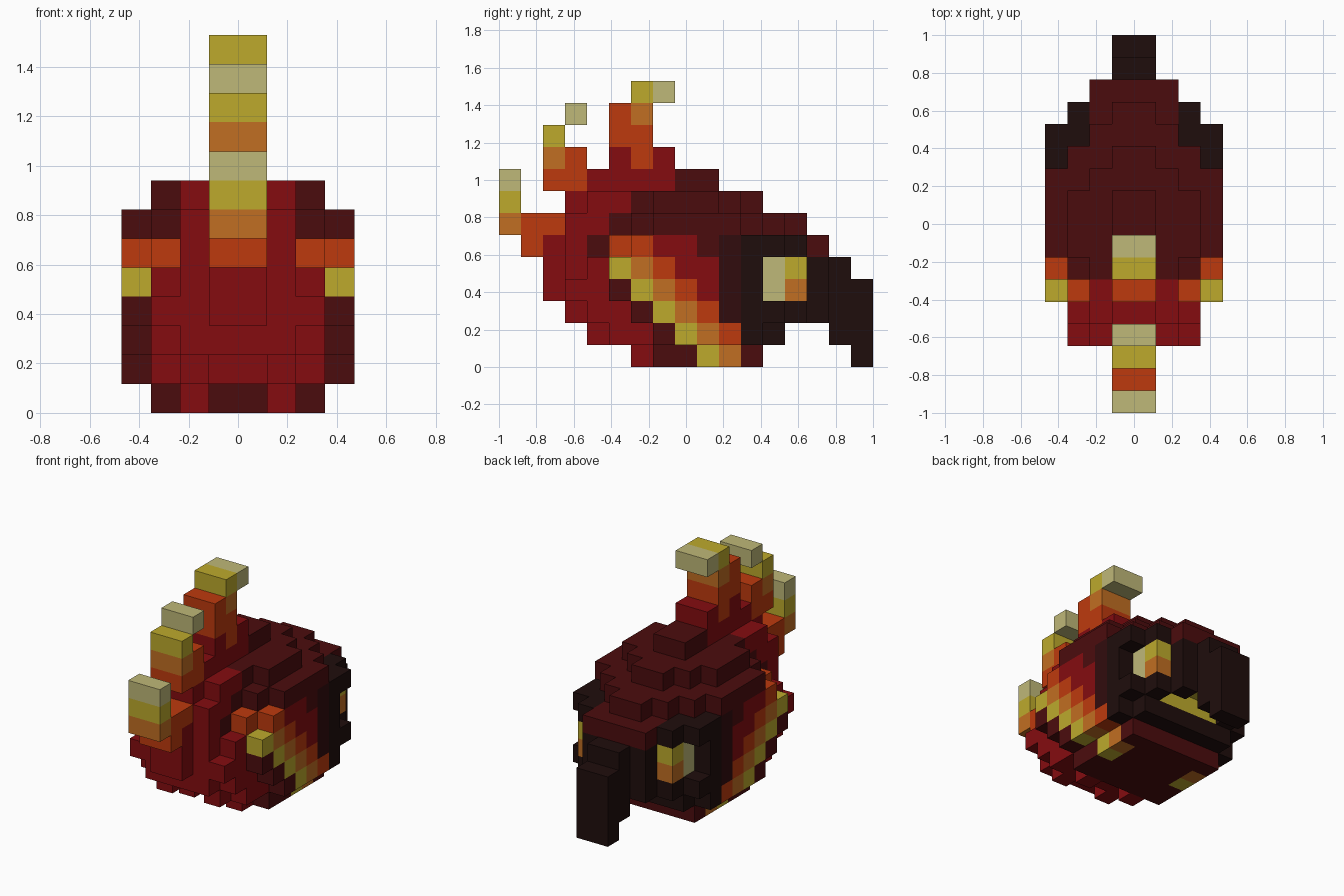
import bpy
import bmesh
from mathutils import Vector

if "Cube" in bpy.data.objects:
    bpy.data.objects.remove(bpy.data.objects["Cube"])

V = 2 / 17          # block size
COLOURS = {
    "red": (133, 12, 16), "dark_red": (75, 12, 13), "maroon": (49, 12, 13),
    "black": (31, 13, 12), "ember": (190, 58, 13), "orange": (193, 110, 34),
    "yellow": (189, 170, 44), "cream": (191, 184, 120),
}
NAMES = list(COLOURS)


def linear(c):
    c /= 255
    return c / 12.92 if c < 0.04045 else ((c + 0.055) / 1.055) ** 2.4


def make_material(name):
    mat = bpy.data.materials.new(name)
    mat.use_nodes = True
    col = tuple(linear(c) for c in COLOURS[name]) + (1,)
    mat.diffuse_color = col
    bsdf = mat.node_tree.nodes["Principled BSDF"]
    bsdf.inputs["Base Color"].default_value = col
    bsdf.inputs["Roughness"].default_value = 0.9
    return mat


MATS = [make_material(n) for n in NAMES]


# Blocks are addressed by h (columns out from the middle), j (front to back), k (height)
def head_colour(h, j, k):
    s = j + k
    if k >= 6:                                  # crown
        if h >= 2 or j >= 8 or (j >= 6 and k < 8) or (j >= 5 and k == 6):
            return "dark_red"
        return "red"
    if k == 5 and (h <= 1 and j >= 9 or h == 1 and j == 4):
        return "dark_red"
    if k == 5 and h >= 2:                       # brow row
        if j <= 6:
            return "ember"
        return "red" if j <= 8 else "dark_red" if j == 9 else "maroon" if j == 10 else "black"
    if k == 0 and (h != 1 or j > 6) and not (h == 2 and s in (9, 10)):
        return "dark_red"
    if j >= 11:
        return "black"
    if h >= 2:                                  # diagonal cheek stripes
        stripe = {9: "yellow", 10: "orange", 11: "ember"}
        if s in stripe:
            return stripe[s]
        if j == 10:
            return "maroon"
        if h == 3 and s < 9:
            return "dark_red"
    return "red"


# Front and back limits of each row of the head, from the middle column outwards
HEAD_ROWS = [
    [(7, 11), (6, 11), (7, 11)],
    [(5, 12), (4, 12), (5, 12), (7, 11)],
    [(3, 12), (3, 12), (4, 13), (6, 12)],
    [(2, 14), (3, 14), (3, 13), (5, 11)],
    [(2, 14), (3, 14), (4, 13), (5, 11)],
    [(2, 14), (3, 14), (5, 13), (6, 12)],
    [(3, 13), (3, 12), (6, 11), (7, 10)],
    [(3, 11), (4, 10), (7, 9)],
    [(4, 9)],
]
head = {(h, j, k): head_colour(h, j, k)
        for k, row in enumerate(HEAD_ROWS)
        for h, (a, b) in enumerate(row)
        for j in range(a, b + 1)}

# Mouth lining under the beak
mouth = {(h, 12, 2): "yellow" for h in (0, 1)}
mouth.update({(h, 13, 3): "yellow" for h in (0, 1)})
mouth[(0, 14, 3)] = "orange"

# Sunken eyes
eyes = {(2, 12, 3): "cream", (2, 12, 4): "cream",
        (2, 13, 3): "orange", (2, 13, 4): "yellow"}

# Hooked beak
beak = {(1, 14, 2): "black"}
for k, a, b in [(0, 16, 16), (1, 15, 16), (2, 15, 16), (3, 15, 16), (4, 15, 15)]:
    for j in range(a, b + 1):
        beak[(0, j, k)] = "black"

# Three flame plumes along the middle: (j, k) -> colour
PLUMES = {
    "front_plume": {(1, 5): "ember", (0, 6): "orange", (1, 6): "ember", (2, 6): "ember",
                    (0, 7): "yellow", (0, 8): "cream"},
    "middle_plume": {(2, 8): "ember", (3, 8): "ember", (2, 9): "orange", (3, 9): "ember",
                     (2, 10): "yellow", (3, 11): "cream"},
    "top_plume": {(5, 9): "red", (6, 9): "ember", (7, 9): "red", (5, 10): "ember",
                  (6, 10): "ember", (5, 11): "ember", (6, 11): "orange",
                  (6, 12): "yellow", (7, 12): "cream"},
}

parts = {"head": head, "mouth": mouth, "eyes": eyes, "beak": beak}
for name, cells in PLUMES.items():
    parts[name] = {(0, j, k): c for (j, k), c in cells.items()}
for name in ("mouth", "eyes"):                  # these replace head blocks
    for cell in parts[name]:
        head.pop(cell, None)


def mirrored(cells):
    out = {}
    for (h, j, k), c in cells.items():
        out[(h, j, k)] = c
        out[(-1 - h, j, k)] = c
    return out


parts = {n: mirrored(c) for n, c in parts.items()}
solid = set().union(*parts.values())


def build(name, cells):
    """Skin a set of blocks, keeping only the exposed faces."""
    bm = bmesh.new()
    verts = {}

    def vert(p):
        if p not in verts:
            verts[p] = bm.verts.new(Vector((p[0], p[1] - 8.5, p[2])) * V)
        return verts[p]

    for cell, colour in cells.items():
        for axis in range(3):
            u, w = (axis + 1) % 3, (axis + 2) % 3
            for side in (0, 1):
                near = list(cell)
                near[axis] += 1 if side else -1
                if tuple(near) in solid:
                    continue
                loop = []
                for du, dw in ((0, 0), (1, 0), (1, 1), (0, 1)):
                    p = list(cell)
                    p[axis] += side
                    p[u] += du
                    p[w] += dw
                    loop.append(vert(tuple(p)))
                face = bm.faces.new(loop if side else loop[::-1])
                face.material_index = NAMES.index(colour)
    mesh = bpy.data.meshes.new(name)
    bm.to_mesh(mesh)
    bm.free()
    for mat in MATS:
        mesh.materials.append(mat)
    obj = bpy.data.objects.new(name, mesh)
    bpy.context.collection.objects.link(obj)


for part_name, part_cells in parts.items():
    build(part_name, part_cells)
